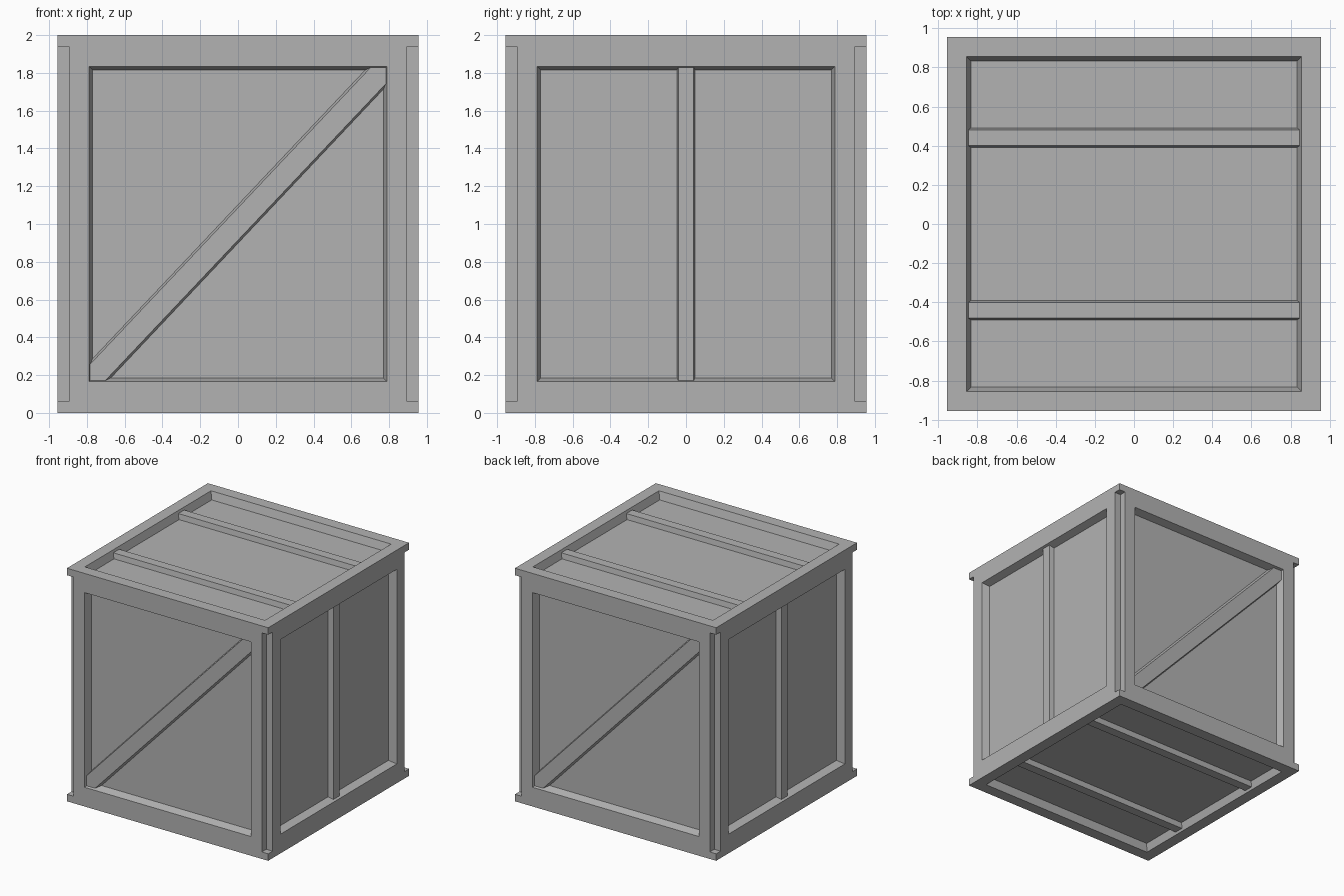
import bpy, bmesh
from math import pi
from mathutils import Matrix

if "Cube" in bpy.data.objects:
    bpy.data.objects.remove(bpy.data.objects["Cube"])

W, H = 0.955, 1.0          # half width, half height
DEPTH, RECESS = 0.065, 0.02  # panel depth, bar recess below frame
R, T = Matrix.Rotation, Matrix.Translation

# Darker grey for the whole crate
grey = bpy.data.materials.new("dark_grey")
grey.diffuse_color = (0.45, 0.45, 0.45, 1)
grey.use_nodes = True
grey.node_tree.nodes["Principled BSDF"].inputs["Base Color"].default_value = grey.diffuse_color


def make_object(name, bm):
    bmesh.ops.recalc_face_normals(bm, faces=bm.faces)
    mesh = bpy.data.meshes.new(name)
    bm.to_mesh(mesh)
    bm.free()
    mesh.materials.append(grey)
    ob = bpy.data.objects.new(name, mesh)
    bpy.context.collection.objects.link(ob)
    return ob


def box(bm, centre, size):
    m = T(centre) @ Matrix.Diagonal((*size, 1))
    bmesh.ops.create_cube(bm, size=1, matrix=m)


def batten(name, base, top, matrix):
    """Tapered slat lofted from a base outline to a top outline on one side."""
    bm = bmesh.new()
    lo = [bm.verts.new(matrix @ T((u, v, -DEPTH - 0.004)).translation) for u, v in base]
    hi = [bm.verts.new(matrix @ T((u, v, -RECESS)).translation) for u, v in top]
    bm.faces.new(lo)
    bm.faces.new(hi)
    n = len(lo)
    for i in range(n):
        j = (i + 1) % n
        bm.faces.new((lo[i], lo[j], hi[j], hi[i]))
    return make_object(name, bm)


def rect(a, b, v=0):
    return [(-a, v - b), (a, v - b), (a, v + b), (-a, v + b)]


def diagonal(a, b, k):
    return [(-a, -b), (k - a, -b), (a, b - k * 1.05), (a, b), (a - k, b), (-a, k * 1.05 - b)]


# Crate body with a recessed, tapered panel on each side
bm = bmesh.new()
box(bm, (0, 0, H), (2 * W, 2 * W, 2 * H))
bm.normal_update()
for f in list(bm.faces):
    rim = 0.10 if abs(f.normal.z) > 0.5 else 0.165
    bmesh.ops.inset_individual(bm, faces=[f], thickness=rim, use_even_offset=True)
    bmesh.ops.inset_individual(bm, faces=[f], thickness=0.021, depth=-DEPTH, use_even_offset=True)
body = make_object("crate_body", bm)

# Square notches down the four upright corners
bm = bmesh.new()
for sx in (-1, 1):
    for sy in (-1, 1):
        box(bm, (sx * W, sy * W, H), (0.12, 0.12, 2 * H - 0.12))
cutter = make_object("corner_cutter", bm)
cutter.hide_render = True
mod = body.modifiers.new("corner_notches", 'BOOLEAN')
mod.operation = 'DIFFERENCE'
mod.solver = 'EXACT'
mod.object = cutter
bpy.context.view_layer.objects.active = body
bpy.ops.object.modifier_apply(modifier=mod.name)
bpy.data.objects.remove(cutter)

# Side battens: diagonal on front and back, upright on left and right
upright = T((0, -W, H)) @ R(pi / 2, 4, 'X')
for i, side in enumerate(("front", "right", "back", "left")):
    m = R(i * pi / 2, 4, 'Z') @ upright
    if i % 2 == 0:
        batten(side + "_diagonal_brace", diagonal(0.77, 0.815, 0.098),
               diagonal(0.784, 0.829, 0.081), m)
    else:
        batten(side + "_upright_batten", rect(0.049, 0.816), rect(0.041, 0.829), m)

# Two cross battens on the lid and the base
for side, m in (("top", T((0, 0, 2 * H))), ("bottom", R(pi, 4, 'X'))):
    for v in (-0.441, 0.441):
        batten(side + "_cross_batten", rect(0.836, 0.05, v), rect(0.847, 0.04, v), m)
